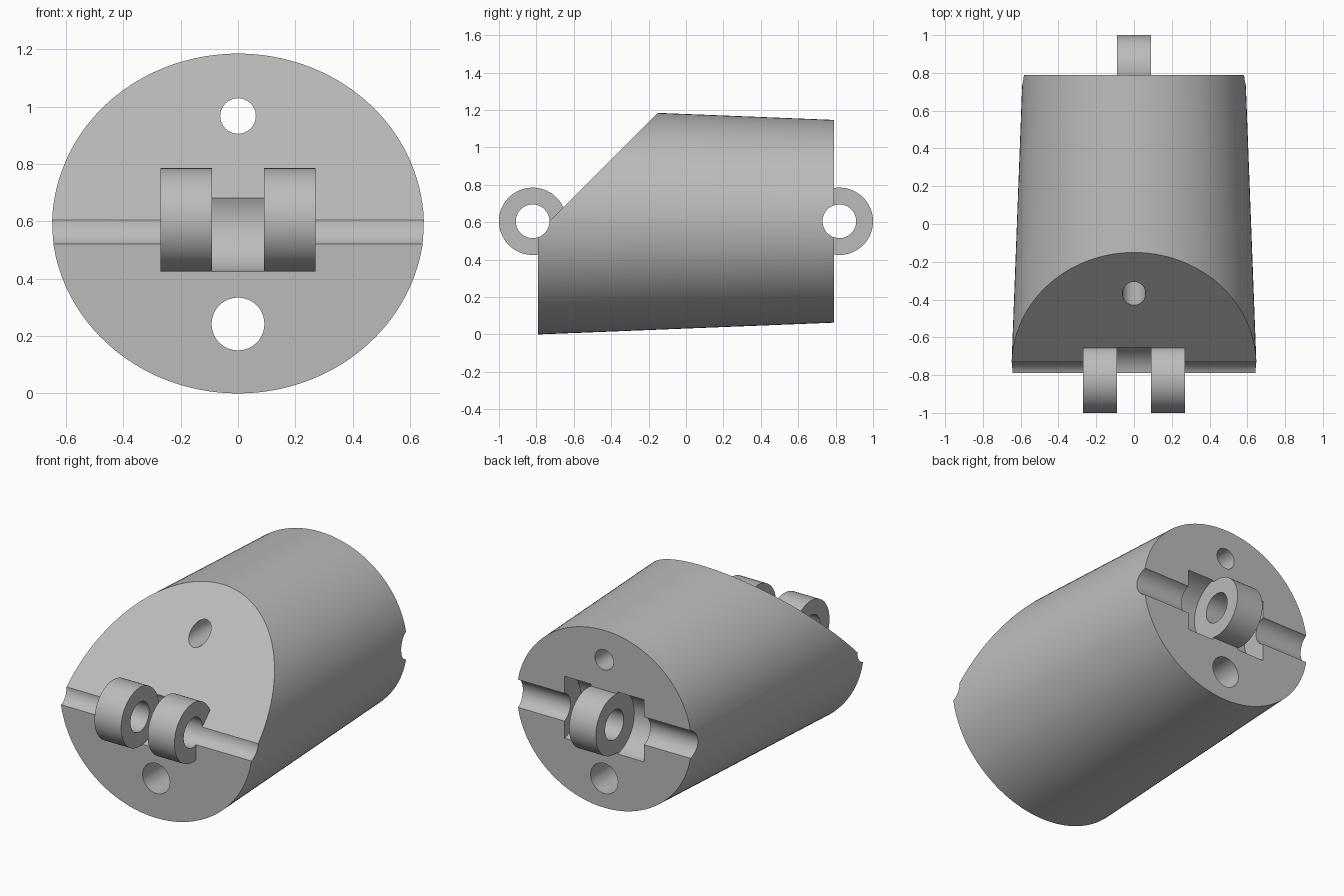
import bpy, bmesh, math
from mathutils import Matrix, Vector

cube = bpy.data.objects.get("Cube")
if cube:
    bpy.data.objects.remove(cube, do_unlink=True)

grey = bpy.data.materials.new("plain grey")
grey.use_nodes = True
grey.diffuse_color = (0.5, 0.5, 0.5, 1)
grey.node_tree.nodes["Principled BSDF"].inputs["Base Color"].default_value = (0.5, 0.5, 0.5, 1)

AXLE_Z = 0.605
AXLE_Y = 0.82
HALF = 0.79


def to_object(name, bm):
    bmesh.ops.recalc_face_normals(bm, faces=bm.faces)
    mesh = bpy.data.meshes.new(name)
    bm.to_mesh(mesh)
    bm.free()
    mesh.materials.append(grey)
    obj = bpy.data.objects.new(name, mesh)
    bpy.context.collection.objects.link(obj)
    return obj


def cylinder(name, axis, radius, length, centre, sides=96):
    """Solid cylinder lying along the x or y axis."""
    turn = Matrix.Rotation(math.pi / 2, 4, "Y" if axis == "X" else "X")
    bm = bmesh.new()
    bmesh.ops.create_cone(bm, cap_ends=True, segments=sides, radius1=radius,
                          radius2=radius, depth=length,
                          matrix=Matrix.Translation(centre) @ turn)
    return to_object(name, bm)


def combine(target, other, operation):
    """Apply one boolean and discard the helper."""
    other.hide_render = True
    mod = target.modifiers.new(operation.lower(), "BOOLEAN")
    mod.operation = operation
    mod.solver = "EXACT"
    mod.object = other
    bpy.context.view_layer.objects.active = target
    bpy.ops.object.modifier_apply(modifier=mod.name)
    bpy.data.objects.remove(other, do_unlink=True)


# Tapered oval body
bm = bmesh.new()
bmesh.ops.create_cone(bm, cap_ends=True, segments=128, radius1=1, radius2=1,
                      depth=2 * HALF, matrix=Matrix.Rotation(math.pi / 2, 4, "X"))
for v in bm.verts:
    rx, rz = (0.65, 0.605) if v.co.y < 0 else (0.59, 0.542)
    v.co.x *= rx
    v.co.z = v.co.z * rz + AXLE_Z

# Sloping cut across the upper front
cut = bmesh.ops.bisect_plane(bm, geom=bm.verts[:] + bm.edges[:] + bm.faces[:],
                             plane_co=Vector((0, -0.15, 1.185)),
                             plane_no=Vector((0, -1, 1)), clear_outer=True)
rim = [e for e in bm.edges if e.is_boundary]
bmesh.ops.holes_fill(bm, edges=rim, sides=0)
body = to_object("finger_segment", bm)

# Hinge knuckles, front pair and single rear one
combine(body, cylinder("front_knuckles", "X", 0.18, 0.54, (0, -AXLE_Y, AXLE_Z)), "UNION")
combine(body, cylinder("rear_knuckle", "X", 0.18, 0.20, (0, AXLE_Y, AXLE_Z)), "UNION")

# Gap between front knuckles, and rear pockets beside the single knuckle
combine(body, cylinder("front_gap", "X", 0.182, 0.18, (0, -AXLE_Y, AXLE_Z)), "DIFFERENCE")
for side in (-1, 1):
    combine(body, cylinder("rear_pocket", "X", 0.192, 0.18,
                           (side * 0.18, AXLE_Y, AXLE_Z)), "DIFFERENCE")

# Axle channels across both ends
for end in (-1, 1):
    combine(body, cylinder("axle_channel", "X", 0.09, 2, (0, end * AXLE_Y, AXLE_Z), 64),
            "DIFFERENCE")

# Lengthwise cord holes
for z, radius in ((0.967, 0.062), (0.242, 0.092)):
    combine(body, cylinder("cord_hole", "Y", radius, 3, (0, 0, z), 48), "DIFFERENCE")

bpy.ops.object.select_all(action="DESELECT")
body.select_set(True)
bpy.context.view_layer.objects.active = body
bpy.ops.object.shade_smooth_by_angle(angle=math.radians(25))
